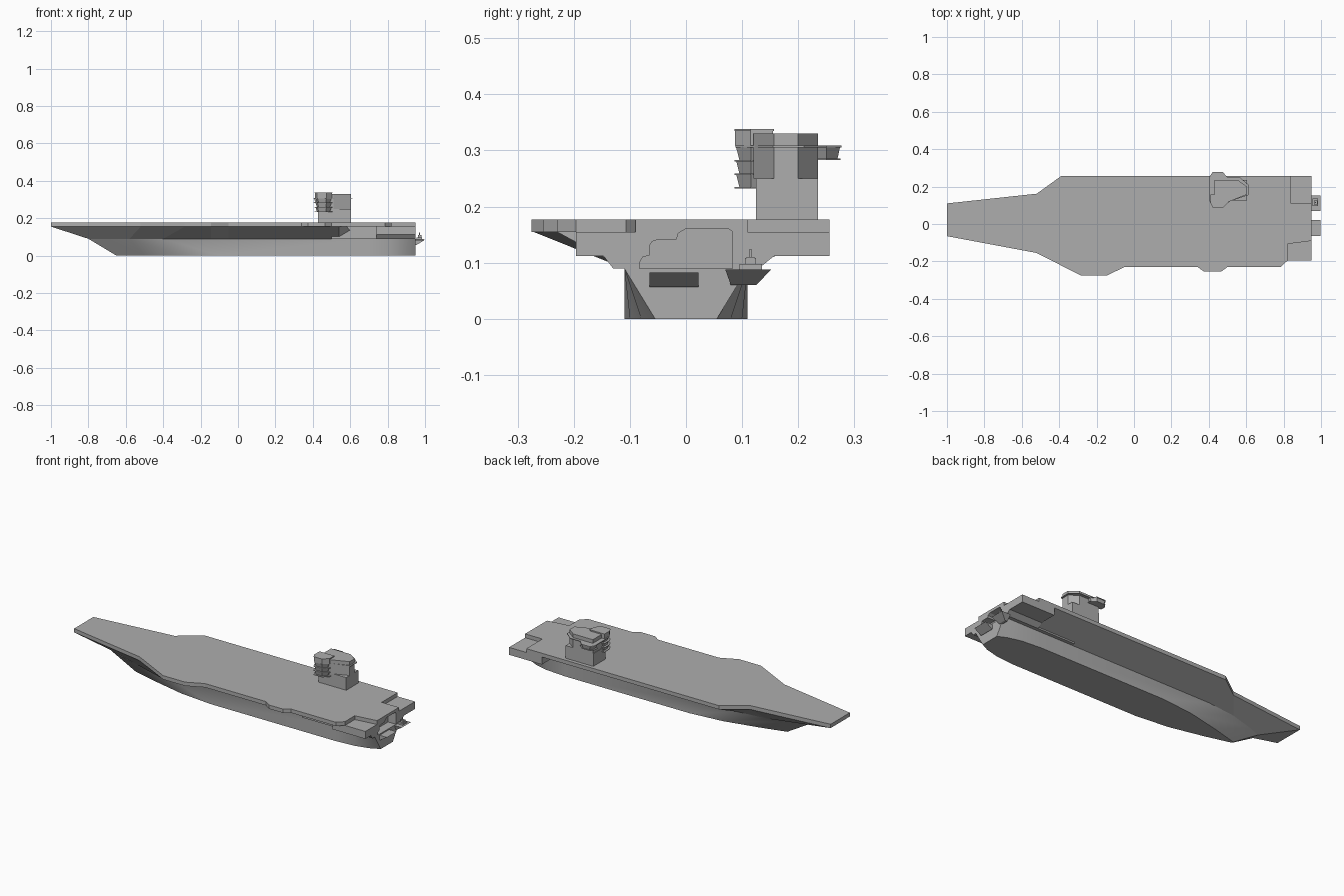
import bpy, bmesh

cube = bpy.data.objects.get("Cube")
if cube:
    bpy.data.objects.remove(cube, do_unlink=True)

grey = bpy.data.materials.new("ship_grey")
grey.use_nodes = True
grey.diffuse_color = (0.42, 0.42, 0.42, 1)
grey.node_tree.nodes["Principled BSDF"].inputs["Base Color"].default_value = grey.diffuse_color


def loft(name, lower, upper):
    """Closed solid between two rings with equal point counts."""
    bm = bmesh.new()
    a = [bm.verts.new(p) for p in lower]
    b = [bm.verts.new(p) for p in upper]
    n = len(a)
    bm.faces.new(a[::-1])
    bm.faces.new(b)
    for i in range(n):
        j = (i + 1) % n
        bm.faces.new((a[i], a[j], b[j], b[i]))
    bmesh.ops.recalc_face_normals(bm, faces=bm.faces)
    mesh = bpy.data.meshes.new(name)
    bm.to_mesh(mesh)
    bm.free()
    mesh.materials.append(grey)
    ob = bpy.data.objects.new(name, mesh)
    bpy.context.collection.objects.link(ob)
    return ob


def at_z(pts, z):
    return [(x, y, z) for x, y in pts]


def plate(name, pts, z0, z1):
    return loft(name, at_z(pts, z0), at_z(pts, z1))


def slab_x(name, pts, x0, x1):
    return loft(name, [(x0, y, z) for y, z in pts], [(x1, y, z) for y, z in pts])


def box(name, x0, x1, y0, y1, z0, z1):
    return plate(name, [(x0, y0), (x1, y0), (x1, y1), (x0, y1)], z0, z1)


def mirrored(half):
    return [(x, -y) for x, y in half] + half[::-1]


def resized(pts, s):
    """Ring scaled about its own middle."""
    cx = sum(p[0] for p in pts) / len(pts)
    cy = sum(p[1] for p in pts) / len(pts)
    return [(cx + (x - cx) * s, cy + (y - cy) * s) for x, y in pts]


KEEL, WATER, UNDER, TOP = 0.0, 0.09, 0.155, 0.177

# Lower hull: raked bow, full middle, narrowing stern
keel = [(-.65, .005), (-.5, .045), (-.3, .09), (-.1, .11),
        (.7, .11), (.82, .1), (.9, .08), (.95, .055)]
chine = [(-.8, .02), (-.72, .05), (-.58, .09), (-.4, .11),
         (.7, .11), (.82, .11), (.9, .11), (.95, .11)]
hull = loft("lower_hull", at_z(mirrored(keel), KEEL), at_z(mirrored(chine), WATER))

# Flared sides reaching from the hull to the deck edge
flare_low = [(-.8, -.02), (-.58, -.09), (-.4, -.11), (-.145, -.11), (-.05, -.11), (.54, -.11),
             (.74, .11), (-.4, .11), (-.58, .09), (-.8, .02)]
flare_high = [(-1, -.065), (-.52, -.155), (-.285, -.272), (-.145, -.272), (-.05, -.23), (.54, -.23),
              (.74, .256), (-.39, .256), (-.52, .162), (-1, .11)]
flare = loft("flared_sides", at_z(flare_low, WATER), at_z(flare_high, UNDER))
box("recessed_side_wall", .5, .76, -.13, .13, WATER, UNDER)

# Flight deck with stern corner notches and a lift bump
deck = plate("flight_deck", [
    (-1, -.065), (-.52, -.155), (-.285, -.275), (-.145, -.275), (-.05, -.23), (.34, -.23),
    (.375, -.255), (.465, -.255), (.5, -.23), (.785, -.23), (.82, -.196), (.82, -.107),
    (.95, -.09), (.95, .11), (.84, .11), (.84, .256), (-.39, .256), (-.52, .162), (-1, .11)],
    UNDER, TOP)

# Stern block carrying the lowered corners
stern = slab_x("stern_block", [
    (-.196, .112), (-.147, .112), (-.13, WATER), (.13, WATER), (.157, .112),
    (.256, .112), (.256, UNDER), (-.196, UNDER)], .74, .95)

# Stern opening cut into block and deck
cutter = slab_x("stern_opening_cutter", [
    (-.083, .0899), (-.083, .1), (-.077, .11), (-.065, .113), (-.065, .13), (-.06, .138),
    (-.05, .141), (-.017, .141), (-.014, .152), (0, .161), (.075, .161), (.083, .155),
    (.083, .0899)], .9, 1.0)
cutter.hide_render = True
cutter.hide_viewport = True
cutter.display_type = 'WIRE'
for ob in (stern, deck):
    cut = ob.modifiers.new("stern_opening", 'BOOLEAN')
    cut.operation = 'DIFFERENCE'
    cut.object = cutter
    cut.solver = 'EXACT'

# Stern balconies
def balcony(name, y0, y1, y2, y3, z0, z1):
    low = [(.94, y0), (.955, y0), (.955, y1), (.94, y1)]
    high = [(.94, y2), (.997, y2), (.997, y3), (.94, y3)]
    loft(name, at_z(low, z0), at_z(high, z1))


balcony("stern_balcony_middle", -.065, .022, -.065, .022, .057, .083)
balcony("stern_balcony_side", .08, .125, .07, .152, .06, .088)

# Small gun on the side balcony
box("gun_base", .955, .985, .095, .135, .088, .098)
box("gun_mount", .962, .98, .108, .122, .098, .11)
for y in (.105, .122):
    box("gun_side", .962, .98, y, y + .003, .098, .108)
box("gun_barrel", .967, .972, .113, .117, .11, .124)

# Island tower
box("island_base", .427, .603, .125, .235, TOP, .25)
plate("island_upper", [(.43, .12), (.51, .12), (.603, .157), (.603, .2),
                       (.555, .235), (.43, .235)], .25, .33)
lip = [(.405, .12), (.425, .09), (.465, .088), (.515, .122), (.612, .155), (.612, .21),
       (.565, .25), (.5, .25), (.475, .277), (.42, .277), (.405, .255)]
plate("island_lip", lip, .305, .309)

# Stacked bridge levels, each flaring up to a thin walkway
bridge = [(.41, .11), (.422, .086), (.475, .086), (.505, .115), (.505, .157), (.41, .157)]
for i, z in enumerate((.235, .259, .283)):
    plate("bridge_walkway_%d" % i, bridge, z - .003, z)
    loft("bridge_level_%d" % i, at_z(resized(bridge, .72), z),
         at_z(resized(bridge, .9), z + .023))
plate("bridge_top", resized(bridge, .95), .309, .335)
plate("bridge_roof", bridge, .335, .338)

# Side wing of the bridge
wing = [(.405, .225), (.5, .225), (.5, .25), (.475, .275), (.42, .275), (.405, .255)]
plate("wing_floor", wing, .283, .286)
loft("wing_wall", at_z(resized(wing, .8), .286), at_z(resized(wing, .98), .306))

# Soft shading on the curved hull only
bpy.ops.object.select_all(action='DESELECT')
hull.select_set(True)
bpy.context.view_layer.objects.active = hull
bpy.ops.object.shade_smooth_by_angle(angle=0.5)
